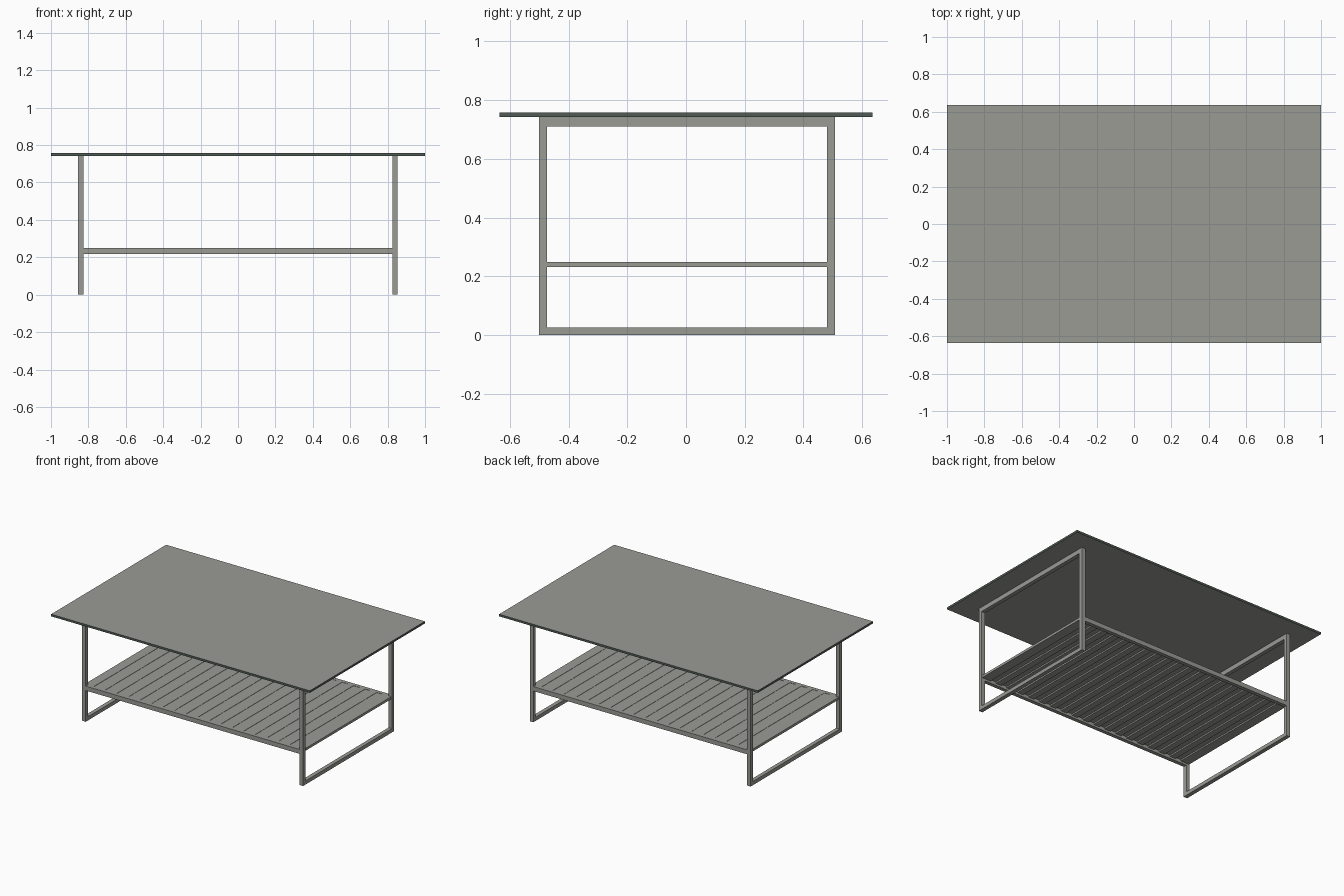
import bpy

if "Cube" in bpy.data.objects:
    bpy.data.objects.remove(bpy.data.objects["Cube"])


def material(name, rgb):
    m = bpy.data.materials.new(name)
    m.diffuse_color = (*rgb, 1)
    m.use_nodes = True
    m.node_tree.nodes["Principled BSDF"].inputs["Base Color"].default_value = m.diffuse_color
    return m


grey = material("warm_grey", (0.325, 0.325, 0.3))
edge = material("dark_green_edge", (0.08, 0.105, 0.09))


def box(name, x, y, z):
    """Box from (min, max) ranges on each axis."""
    bpy.ops.mesh.primitive_cube_add(
        size=1, location=[(a + b) / 2 for a, b in (x, y, z)])
    ob = bpy.context.object
    ob.name = name
    ob.scale = [b - a for a, b in (x, y, z)]
    bpy.ops.object.transform_apply(location=False, rotation=False, scale=True)
    ob.data.materials.append(grey)
    return ob


Y0, Y1 = -0.50, 0.507     # frame depth
T = 0.026                 # bar thickness
ZT = 0.742                # underside of the top

# table top with a dark rim
top = box("table_top", (-1, 1), (-0.635, 0.635), (ZT, 0.757))
top.data.materials.append(edge)
for p in top.data.polygons:
    p.material_index = int(abs(p.normal.z) < 0.5)

# two rectangular end frames
for side, x in (("left", (-0.855, -0.827)), ("right", (0.825, 0.853))):
    box(side + "_front_leg", x, (Y0, Y0 + T), (0, ZT))
    box(side + "_back_leg", x, (Y1 - T, Y1), (0, ZT))
    box(side + "_foot_bar", x, (Y0 + T, Y1 - T), (0, T))
    box(side + "_top_bar", x, (Y0 + T, Y1 - T), (0.71, ZT))

# shelf rails between the frames
X0, X1 = -0.827, 0.825
box("front_shelf_rail", (X0, X1), (Y0, Y0 + T), (0.218, 0.249))
box("back_shelf_rail", (X0, X1), (Y1 - T, Y1), (0.218, 0.249))

# shelf board with slats standing slightly proud on both sides
YS = (Y0 + T, Y1 - T)
box("shelf_board", (X0, X1), YS, (0.242, 0.247))
N = 19
W = 0.045
pitch = (X1 - X0 - W) / (N - 1)
for i in range(N):
    x = X0 + i * pitch
    box(f"shelf_slat_{i + 1}", (x, x + W), YS, (0.232, 0.249))

# shelf end bars joining the legs
box("left_shelf_end_bar", (-0.85, X0), YS, (0.232, 0.249))
box("right_shelf_end_bar", (X1, 0.848), YS, (0.232, 0.249))
